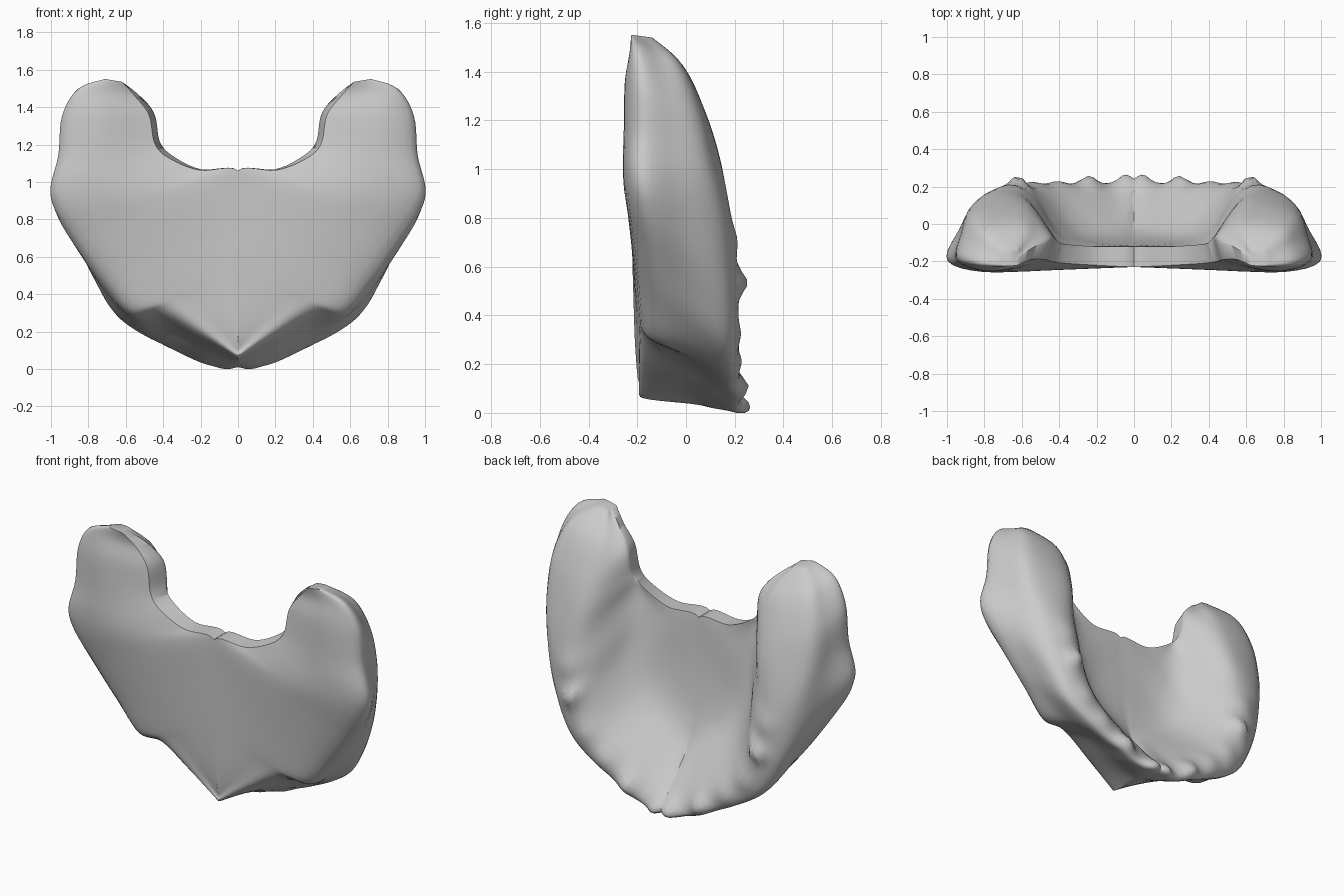
import bpy, bmesh, math
from mathutils import Vector

if "Cube" in bpy.data.objects:
    bpy.data.objects.remove(bpy.data.objects["Cube"])

# Rails running from the midline at the bottom round to the upper lobe (right half)
medial = [(0, .15), (0, .3), (0, .45), (0, .62), (0, .84), (0, 1.06), (.2, 1.068),
          (.35, 1.14), (.42, 1.22), (.45, 1.37), (.53, 1.465), (.62, 1.535)]
front_medial_y = [-.2, -.21, -.215, -.22, -.225, -.23, -.22, -.21, -.2, -.19, -.19, -.22]
floor_medial_y = [.14, 0, -.06, -.09, -.11, -.12, -.12, -.11, -.1, -.1, -.12, -.18]
front_edge = [(0, -.175, .06), (.2, -.17, .19), (.4, -.16, .31), (.56, -.15, .315),
              (.69, -.16, .48), (.82, -.18, .66), (.95, -.2, .84), (.995, -.2, .97),
              (.95, -.2, 1.15), (.93, -.2, 1.36), (.85, -.21, 1.5), (.71, -.22, 1.55)]
outer_crest = [(0, .21, .015), (.16, .2, .022), (.34, .19, .1), (.5, .19, .185),
               (.63, .18, .28), (.71, .18, .42), (.77, .17, .6), (.81, .15, .82),
               (.85, .1, 1.03), (.84, .05, 1.25), (.79, -.03, 1.44), (.69, -.14, 1.54)]
inner_crest = [(0, .2, .08), (.12, .19, .11), (.26, .19, .2), (.4, .19, .3),
               (.49, .19, .4), (.55, .19, .54), (.58, .18, .69), (.6, .16, .86),
               (.6, .13, 1.06), (.6, .07, 1.25), (.59, -.01, 1.41), (.63, -.14, 1.535)]
wall_base = [(0, .17, .11), (.06, .04, .29), (.14, -.01, .4), (.23, -.04, .5),
             (.3, -.06, .62), (.36, -.07, .8), (.39, -.08, .97), (.42, -.08, 1.1),
             (.44, -.05, 1.2), (.46, -.05, 1.34), (.53, -.09, 1.44), (.62, -.16, 1.53)]
# Tooth-like bumps on the crest: x, z, height, radius
bumps = [(.045, .04, .045, .035), (.24, .11, .045, .04), (.4, .22, .015, .04),
         (.53, .34, .015, .04), (.62, .54, .05, .035), (.66, .71, .015, .045)]


def spline(pts, steps):
    """Catmull-Rom through pts."""
    pts = [Vector(p) for p in pts]
    out = []
    for i in range(len(pts) - 1):
        a, b, c, d = pts[max(i - 1, 0)], pts[i], pts[i + 1], pts[min(i + 2, len(pts) - 1)]
        for k in range(steps):
            t = k / steps
            out.append(0.5 * (2 * b + (c - a) * t + (2 * a - 5 * b + 4 * c - d) * t * t
                              + (3 * b - a - 3 * c + d) * t ** 3))
    return out + [pts[-1]]


# The notch edge is bevelled: its front lip sits slightly outside the back lip
lip = [0, 0, 0, 0, 0, 0, .3, .8, 1, 1, .7, 0]
fm = [(p[0] + .025 * k, y, p[1] - .015 * k) for p, y, k in zip(medial, front_medial_y, lip)]
floor_medial = [(p[0], y, p[1]) for p, y in zip(medial, floor_medial_y)]
# Cheek swell on the front, and side wall between edge and crest
cheek, side = [], []
for i in range(12):
    w = min(1, i / 7) * (1 if i < 10 else .5 if i == 10 else .1)
    cheek.append(Vector(fm[i]).lerp(Vector(front_edge[i]), .6) + Vector((0, -.055 * w, 0)))
    s = Vector(front_edge[i]).lerp(Vector(outer_crest[i]), .5)
    s += Vector((.03, 0, 0)) * min(1, max(0, (i - 2) / 2)) * (1 if i < 10 else .4)
    side.append(s)

rails = [spline(r, 6) for r in (fm, cheek, front_edge, side, outer_crest,
                                inner_crest, wall_base, floor_medial)]
bm = bmesh.new()
rows = []
for ring in zip(*rails):
    row = []
    for p in spline(ring, 5):
        if p.y > .1:
            p.y += sum(h * math.exp(-((p.x - x) ** 2 + (p.z - z) ** 2) / (2 * r * r))
                       for x, z, h, r in bumps) * min(1, (p.y - .1) / .06)
            # The two front bumps dip down to the ground
            p.z -= .02 * math.exp(-((p.x - .06) / .05) ** 2) * max(0, 1 - p.z / .1)
        p.x = 0 if p.x < .002 else p.x
        p.z = max(p.z, 0)
        row.append(bm.verts.new(p))
    rows.append(row)
for a, b in zip(rows, rows[1:]):
    n = len(a)
    for j in range(n):
        q = (a[j], a[(j + 1) % n], b[(j + 1) % n], b[j])
        if max(v.co.x for v in q) > .002:
            bm.faces.new(q)
bm.faces.new(rows[-1])

# Mirror the half across the midline
geo = bmesh.ops.duplicate(bm, geom=bm.verts[:] + bm.edges[:] + bm.faces[:])["geom"]
for v in geo:
    if isinstance(v, bmesh.types.BMVert):
        v.co.x *= -1
bmesh.ops.remove_doubles(bm, verts=bm.verts, dist=.001)
bmesh.ops.recalc_face_normals(bm, faces=bm.faces)
mesh = bpy.data.meshes.new("upper_jaw")
bm.to_mesh(mesh)
bm.free()
jaw = bpy.data.objects.new("upper_jaw", mesh)
bpy.context.collection.objects.link(jaw)
bpy.context.view_layer.objects.active = jaw
jaw.select_set(True)
bpy.ops.object.shade_smooth_by_angle(angle=math.radians(50))
